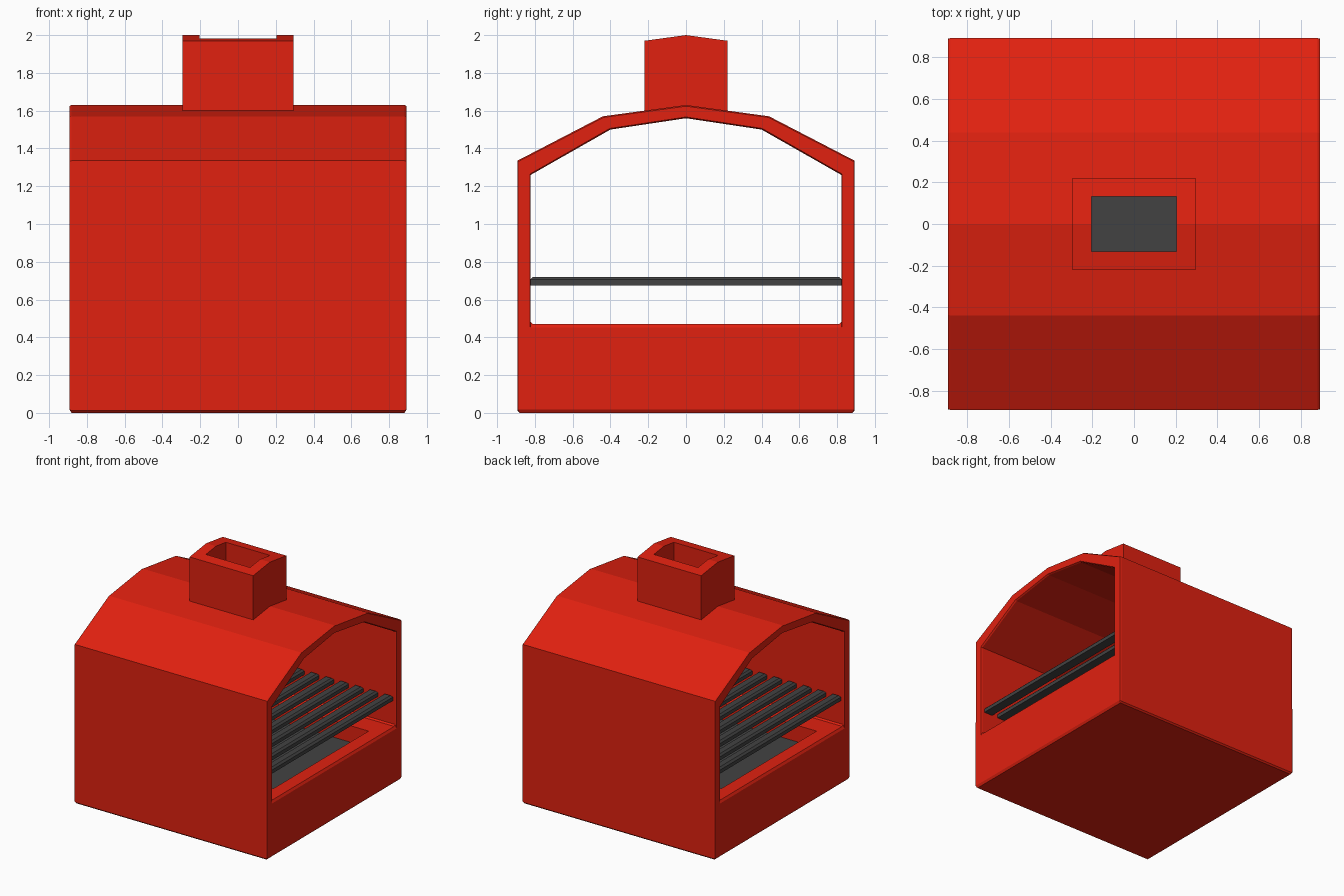
import bpy, bmesh, math

if "Cube" in bpy.data.objects:
    bpy.data.objects.remove(bpy.data.objects["Cube"])


def material(name, rgb):
    m = bpy.data.materials.new(name)
    m.diffuse_color = (*rgb, 1)
    m.use_nodes = True
    m.node_tree.nodes["Principled BSDF"].inputs["Base Color"].default_value = m.diffuse_color
    return m


RED = material("red_paint", (0.75, 0.015, 0.005))
IRON = material("dark_iron", (0.055, 0.055, 0.055))


def add_object(name, bm, mat=None):
    bmesh.ops.recalc_face_normals(bm, faces=bm.faces)
    me = bpy.data.meshes.new(name)
    bm.to_mesh(me)
    bm.free()
    ob = bpy.data.objects.new(name, me)
    bpy.context.collection.objects.link(ob)
    if mat:
        me.materials.append(mat)
    return ob


def box(name, size, center, mat=None):
    bm = bmesh.new()
    bmesh.ops.create_cube(bm, size=1)
    bmesh.ops.scale(bm, vec=size, verts=bm.verts)
    bmesh.ops.translate(bm, vec=center, verts=bm.verts)
    return add_object(name, bm, mat)


def bevel(ob, width, angle):
    mod = ob.modifiers.new("bevel", 'BEVEL')
    mod.width = width
    mod.segments = 1
    mod.limit_method = 'ANGLE'
    mod.angle_limit = math.radians(angle)


def cut(ob, cutter):
    cutter.hide_render = True
    cutter.hide_viewport = True
    mod = ob.modifiers.new("cut", 'BOOLEAN')
    mod.operation = 'DIFFERENCE'
    mod.solver = 'EXACT'
    mod.object = cutter


def mirrored(half):
    # half profile from the bottom up to the ridge, mirrored across y = 0
    return half + [(-y, z) for y, z in reversed(half[:-1])]


# Arched oven shell, open at both x ends
outer = mirrored([(-0.893, 0), (-0.893, 1.335), (-0.44, 1.57), (0, 1.63)])
inner = mirrored([(-0.822, 0.47), (-0.822, 1.26), (-0.4, 1.5), (0, 1.56)])
bm = bmesh.new()
rings = [[bm.verts.new((x, y, z)) for y, z in prof]
         for prof, x in ((outer, -0.893), (outer, 0.893), (inner, 0.893), (inner, -0.893))]
n = len(outer)
for r in range(4):
    a, b = rings[r], rings[(r + 1) % 4]
    for i in range(n):
        j = (i + 1) % n
        bm.faces.new((a[i], a[j], b[j], b[i]))
shell = add_object("oven_shell", bm, RED)
bevel(shell, 0.012, 70)

# Recessed ash pit with a dark floor
cut(shell, box("pit_cutter", (1.54, 1.26, 0.3), (0, 0, 0.47)))
box("pit_floor", (1.54, 1.26, 0.02), (0, 0, 0.322), IRON)

# Grill bars running front to back, chamfered along the top
for i in range(13):
    bm = bmesh.new()
    x = -0.82 + i * 1.64 / 12
    bmesh.ops.create_cube(bm, size=1)
    bmesh.ops.scale(bm, vec=(0.08, 1.65, 0.045), verts=bm.verts)
    bmesh.ops.translate(bm, vec=(x, 0, 0.6975), verts=bm.verts)
    top = [e for e in bm.edges if all(v.co.z > 0.7 for v in e.verts)]
    bmesh.ops.bevel(bm, geom=top, offset=0.015, segments=1, affect='EDGES')
    add_object(f"grill_bar_{i + 1}", bm, IRON)

# Chimney with a gently peaked rim
prof = mirrored([(-0.22, 1.58), (-0.22, 1.97), (0, 2.0)])
bm = bmesh.new()
face = bm.faces.new([bm.verts.new((-0.295, y, z)) for y, z in prof])
ext = bmesh.ops.extrude_face_region(bm, geom=[face])
bmesh.ops.translate(bm, vec=(0.59, 0, 0),
                    verts=[v for v in ext["geom"] if isinstance(v, bmesh.types.BMVert)])
chimney = add_object("chimney", bm, RED)
cut(chimney, box("flue_cutter", (0.41, 0.265, 0.6), (0, 0, 1.935)))

# Dark floor inside the flue
box("flue_floor", (0.41, 0.265, 0.02), (0, 0, 1.635), IRON)
